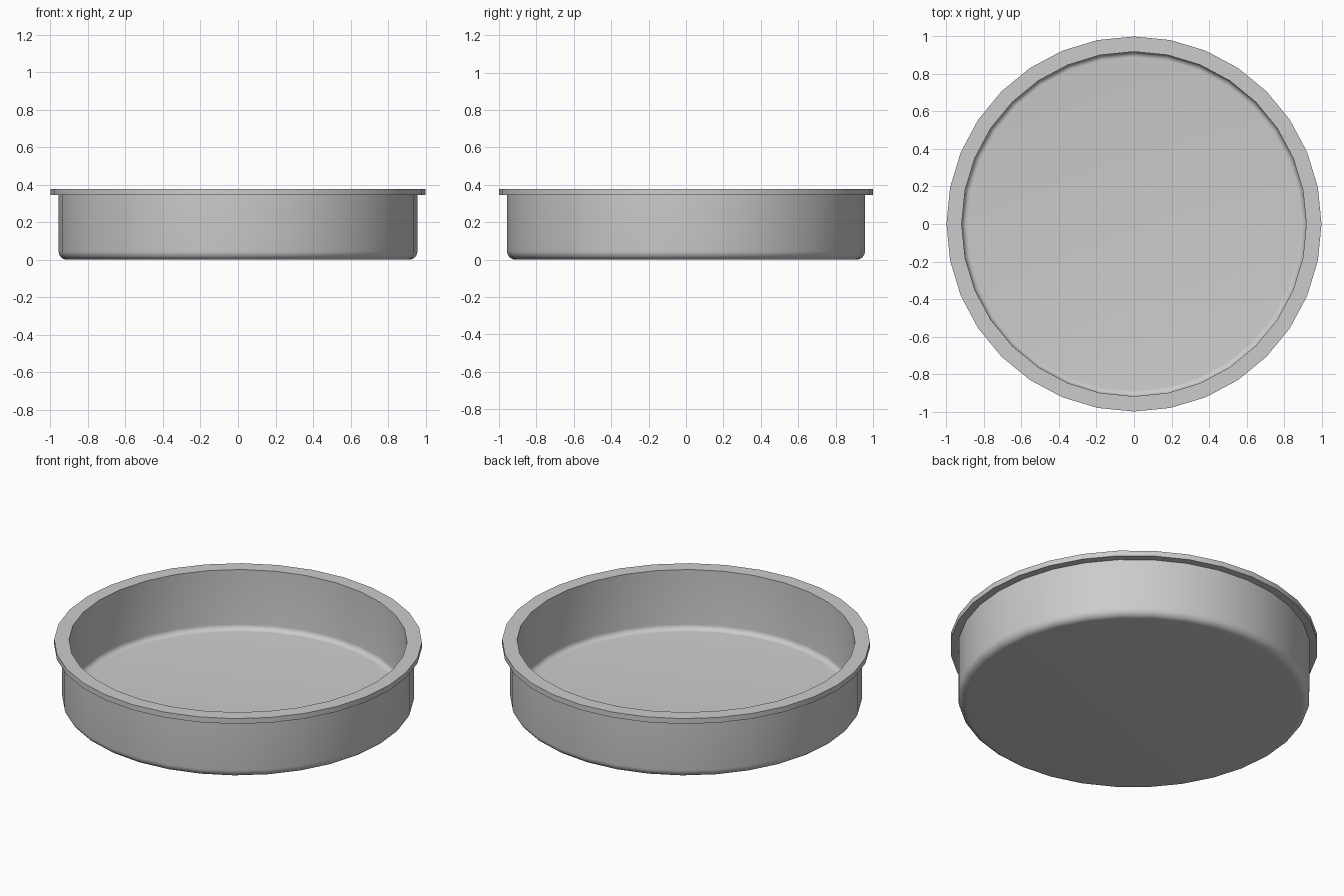
import bpy, bmesh, math

if "Cube" in bpy.data.objects:
    bpy.data.objects.remove(bpy.data.objects["Cube"])

SIDES = 32


def arc(cx, cz, r, a0, a1, n=6):
    """Points of a fillet in the (radius, height) plane, angles in degrees."""
    return [(cx + r * math.cos(math.radians(a0 + (a1 - a0) * i / n)),
             cz + r * math.sin(math.radians(a0 + (a1 - a0) * i / n)))
            for i in range(n + 1)]


def lathe(name, profile):
    """Revolve an open profile around z and cap both ends with flat discs."""
    bm = bmesh.new()
    rings = [[bm.verts.new((r * math.cos(2 * math.pi * k / SIDES),
                            r * math.sin(2 * math.pi * k / SIDES), z))
              for k in range(SIDES)] for r, z in profile]
    for a, b in zip(rings, rings[1:]):
        for k in range(SIDES):
            j = (k + 1) % SIDES
            bm.faces.new((a[k], a[j], b[j], b[k]))
    bm.faces.new(rings[0][::-1])
    bm.faces.new(rings[-1])
    bmesh.ops.recalc_face_normals(bm, faces=bm.faces)
    mesh = bpy.data.meshes.new(name)
    bm.to_mesh(mesh)
    bm.free()
    ob = bpy.data.objects.new(name, mesh)
    bpy.context.collection.objects.link(ob)
    bpy.context.view_layer.objects.active = ob
    ob.select_set(True)
    bpy.ops.object.shade_smooth_by_angle(angle=math.radians(35))
    return ob


# Pan: rounded base, straight wall, flat overhanging rim, inner wall and floor
WALL, INNER, RIM = 0.957, 0.919, 1.0
TOP, LIP, FLOOR = 0.377, 0.345, 0.02
profile = arc(WALL - 0.045, 0.045, 0.045, -90, 0)
profile += [(WALL, LIP), (RIM, LIP), (RIM, TOP), (INNER, TOP)]
profile += arc(INNER - 0.03, FLOOR + 0.03, 0.03, 0, -90)
lathe("round_pan", profile)
